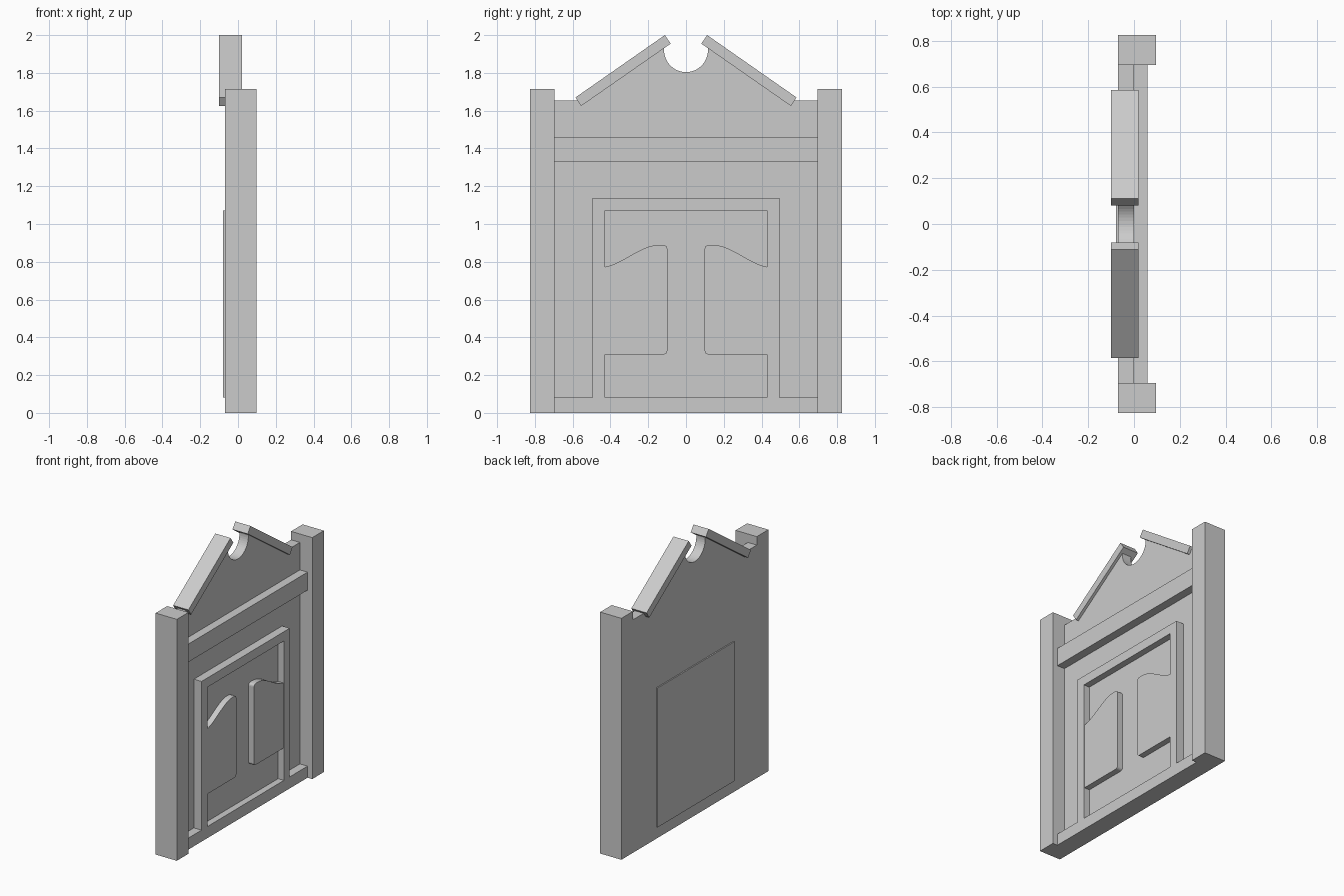
import bpy, bmesh
from math import sin, cos, pi, radians

cube = bpy.data.objects.get("Cube")
if cube:
    bpy.data.objects.remove(cube, do_unlink=True)

stone = bpy.data.materials.new("light_grey")
stone.use_nodes = True
stone.diffuse_color = (0.6, 0.6, 0.6, 1)
stone.node_tree.nodes["Principled BSDF"].inputs["Base Color"].default_value = (0.6, 0.6, 0.6, 1)


def slab(name, outline, back, front):
    """Extrude a (y, z) half outline along x and mirror it across y = 0."""
    bm = bmesh.new()
    face = bm.faces.new([bm.verts.new((back, y, z)) for y, z in outline])
    new = bmesh.ops.extrude_face_region(bm, geom=[face], use_keep_orig=True)["geom"]
    for v in new:
        if isinstance(v, bmesh.types.BMVert):
            v.co.x = front
    # open the faces on the mirror plane so both halves join cleanly
    inner = [f for f in bm.faces if all(abs(v.co.y) < 1e-5 for v in f.verts)]
    bmesh.ops.delete(bm, geom=inner, context='FACES')
    bmesh.ops.recalc_face_normals(bm, faces=bm.faces[:])
    mesh = bpy.data.meshes.new(name)
    bm.to_mesh(mesh)
    bm.free()
    mesh.materials.append(stone)
    obj = bpy.data.objects.new(name, mesh)
    bpy.context.collection.objects.link(obj)
    mirror = obj.modifiers.new("Mirror", 'MIRROR')
    mirror.use_axis = (False, True, False)
    mirror.use_clip = True
    return obj


def rect(y0, y1, z0, z1):
    return [(y0, z0), (y1, z0), (y1, z1), (y0, z1)]


def arc(cy, cz, r, start, end, steps):
    angles = [radians(start + (end - start) * i / steps) for i in range(steps + 1)]
    return [(cy + r * cos(a), cz + r * sin(a)) for a in angles]


# Back wall with a gable and a round notch at its peak
notch = arc(0, 1.92, 0.116, 8, -90, 14)
slab("wall", [(0, 0), (0.7, 0), (0.7, 1.655), (0.512, 1.655)] + notch, -0.07, 0)

# Side posts
slab("posts", rect(0.695, 0.825, 0, 1.715), -0.07, 0.097)

# Sloping roof boards with square ends
slab("roof_boards", [(0.555, 1.625), (0.585, 1.67), (0.112, 2.0), (0.081, 1.955)], -0.1, 0.02)

# Horizontal moulding above the door
slab("moulding", rect(0, 0.697, 1.332, 1.46), 0, 0.06)

# Plinth and door surround in one flush piece
slab("door_surround", [(0, 0), (0.697, 0), (0.697, 0.082), (0.495, 0.082), (0.495, 1.138),
                       (0, 1.138), (0, 1.072), (0.43, 1.072), (0.43, 0.082), (0, 0.082)], 0, 0.06)

# Door leaf, slightly proud of the back of the wall
slab("door", rect(0, 0.43, 0.082, 1.072), -0.079, 0.014)

# Raised door panels with a wavy top edge
wave = [(0.43 - 0.295 * i / 14, 0.83 - 0.06 * cos(pi * (0.1 + 0.9 * i / 14))) for i in range(15)]
panel = [(0.43, 0.31)] + wave + arc(0.117, 0.87, 0.018, 90, 180, 4) + arc(0.117, 0.328, 0.018, 180, 270, 4)
slab("door_panels", panel, 0.01, 0.056)
